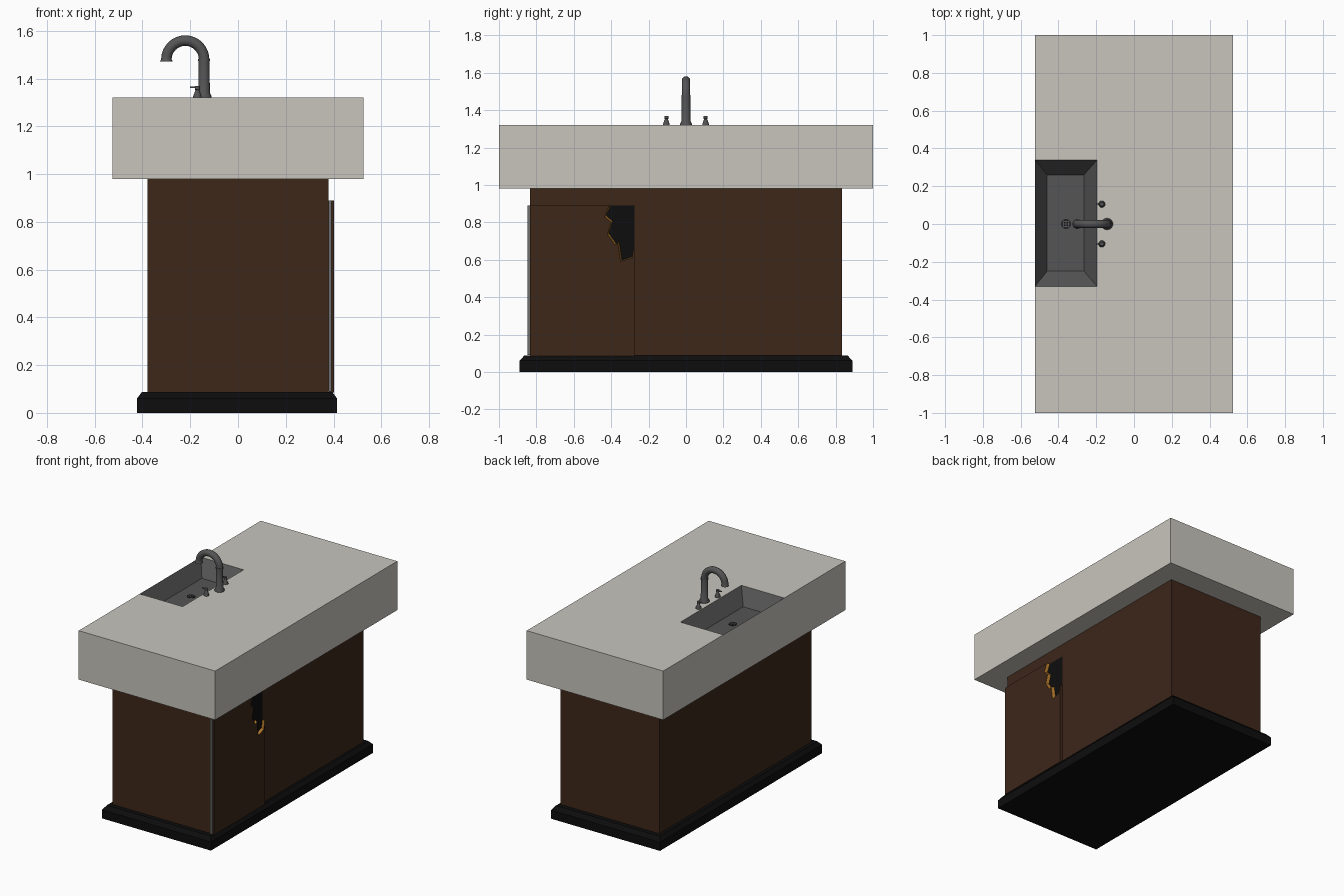
import bpy, bmesh
from math import pi, sin, cos, radians

if "Cube" in bpy.data.objects:
    bpy.data.objects.remove(bpy.data.objects["Cube"])


def material(name, rgb):
    m = bpy.data.materials.new(name)
    m.diffuse_color = (*rgb, 1)
    m.use_nodes = True
    m.node_tree.nodes["Principled BSDF"].inputs["Base Color"].default_value = m.diffuse_color
    return m


STONE = material("stone", (0.58, 0.56, 0.51))
WOOD = material("dark_wood", (0.047, 0.020, 0.010))
BLACK = material("black", (0.004, 0.004, 0.004))
METAL = material("dark_metal", (0.09, 0.09, 0.09))
STEEL = material("grey_edge", (0.16, 0.16, 0.16))
RAW = material("splintered_wood", (0.40, 0.17, 0.02))


def finish(name, bm, *mats, smooth=False, recalc=True):
    if recalc:
        bmesh.ops.recalc_face_normals(bm, faces=bm.faces)
    me = bpy.data.meshes.new(name)
    bm.to_mesh(me)
    bm.free()
    for m in mats:
        me.materials.append(m)
    ob = bpy.data.objects.new(name, me)
    bpy.context.collection.objects.link(ob)
    if smooth:
        bpy.ops.object.select_all(action='DESELECT')
        ob.select_set(True)
        bpy.context.view_layer.objects.active = ob
        bpy.ops.object.shade_smooth_by_angle(angle=radians(40))
    return ob


def loop(bm, x0, x1, y0, y1, z):
    return [bm.verts.new(p) for p in ((x0, y0, z), (x1, y0, z), (x1, y1, z), (x0, y1, z))]


def bridge(bm, a, b):
    n = len(a)
    return [bm.faces.new((a[i], a[(i + 1) % n], b[(i + 1) % n], b[i])) for i in range(n)]


def stack(name, mat, loops):
    """Closed solid through a stack of rectangles (x0, x1, y0, y1, z)."""
    bm = bmesh.new()
    rings = [loop(bm, *l) for l in loops]
    for a, b in zip(rings, rings[1:]):
        bridge(bm, a, b)
    bm.faces.new(rings[0])
    bm.faces.new(rings[-1])
    return finish(name, bm, mat)


def box(name, mat, x0, x1, y0, y1, z0, z1):
    return stack(name, mat, [(x0, x1, y0, y1, z0), (x0, x1, y0, y1, z1)])


def tube(name, mat, rings, y, sides=16):
    """Round sections (x, z, tilt, radius) swept in the xz plane."""
    bm = bmesh.new()
    prev = None
    for x, z, t, r in rings:
        cur = []
        for k in range(sides):
            a = 2 * pi * k / sides
            u = r * cos(a)
            cur.append(bm.verts.new((x + u * cos(t), y + r * sin(a), z + u * sin(t))))
        if prev:
            bridge(bm, prev, cur)
        else:
            bm.faces.new(cur)
        prev = cur
    bm.faces.new(prev)
    return finish(name, bm, mat, smooth=True)


# Plinth with chamfered top edge, and cabinet body
stack("plinth", BLACK, [(-0.423, 0.415, -0.89, 0.89, 0), (-0.423, 0.415, -0.89, 0.89, 0.06),
                        (-0.403, 0.395, -0.865, 0.865, 0.087)])
box("cabinet", WOOD, -0.38, 0.38, -0.834, 0.834, 0.08, 0.985)

# Countertop with a rectangular sink opening
RIM = (-0.524, -0.195, -0.33, 0.34, 1.32)
FLOOR_Z = 1.22
bm = bmesh.new()
bottom = loop(bm, -0.525, 0.525, -1, 1, 0.98)
top = loop(bm, -0.525, 0.525, -1, 1, 1.32)
rim = loop(bm, *RIM)
bm.faces.new(bottom[::-1])
bridge(bm, bottom, top)
bridge(bm, top, rim)
finish("countertop", bm, STONE, recalc=False)

# Sink basin with sloping walls
bm = bmesh.new()
rim = loop(bm, *RIM)
base = loop(bm, -0.46, -0.265, -0.25, 0.26, FLOOR_Z)
bridge(bm, rim, base)
bm.faces.new(base)
finish("sink_basin", bm, METAL, recalc=False)

# Drain: dark disc with a crossed grate
tube("drain", BLACK, [(-0.36, FLOOR_Z, 0, 0.026), (-0.36, FLOOR_Z + 0.002, 0, 0.026)], 0)
for i in (-1, 0, 1):
    o = i * 0.013
    h = 0.024 if i == 0 else 0.019
    box("drain_bar_x", METAL, -0.36 - h, -0.36 + h, o - 0.002, o + 0.002, FLOOR_Z, FLOOR_Z + 0.004)
    box("drain_bar_y", METAL, -0.362 + o, -0.358 + o, -h, h, FLOOR_Z, FLOOR_Z + 0.004)

# Gooseneck faucet: flared foot, stem with collar, half-circle arc, flared tip
SX, AZ, R = -0.142, 1.48, 0.079
path = [(SX, 1.32, 0, 0.031), (SX, 1.328, 0, 0.031), (SX, 1.342, 0, 0.024),
        (SX, AZ - 0.006, 0, 0.023), (SX, AZ - 0.006, 0, 0.025),
        (SX, AZ + 0.002, 0, 0.025), (SX, AZ + 0.002, 0, 0.022)]
for k in range(1, 17):
    a = pi * k / 16
    path.append((SX - R + R * cos(a), AZ + R * sin(a), a, 0.022))
path.append((SX - 2 * R, 1.472, pi, 0.026))
tube("faucet", METAL, path, 0)

# Tap handles: tapered knob with a short lever
for y in (-0.105, 0.105):
    hx = -0.17
    tube("tap_handle", METAL, [(hx, 1.32, 0, 0.018), (hx, 1.325, 0, 0.018), (hx, 1.352, 0, 0.008),
                               (hx, 1.354, 0, 0.011), (hx, 1.368, 0, 0.011)], y, 12)
    box("tap_lever", METAL, hx - 0.03, hx, y - 0.003, y + 0.003, 1.36, 1.366)

# Broken door: outline (y, z) with a jagged missing corner
straight = [(-0.275, 0.085), (-0.834, 0.085), (-0.834, 0.89)]
jag = [(-0.41, 0.89), (-0.435, 0.83), (-0.40, 0.80), (-0.42, 0.735), (-0.38, 0.68),
       (-0.365, 0.69), (-0.35, 0.59), (-0.29, 0.61), (-0.28, 0.665), (-0.275, 0.665)]
bm = bmesh.new()
front = [bm.verts.new((0.402, y, z)) for y, z in straight + jag]
back = [bm.verts.new((0.381, y, z)) for y, z in straight]
for i, (y, z) in enumerate(jag):
    dy = 0 if i == len(jag) - 1 else 0.008 if y < -0.3 else 0.003
    back.append(bm.verts.new((0.381, y + dy, z if i == 0 else z + 0.006)))
sides = bridge(bm, front, back)
for f in sides[len(straight):-1]:
    f.material_index = 1
sides[2].material_index = 2
bm.faces.new(front)
bm.faces.new(back)
finish("broken_door", bm, WOOD, RAW, STEEL)

# Dark opening behind the broken corner, and the grey hinge strip
box("dark_opening", BLACK, 0.37, 0.3815, -0.46, -0.276, 0.57, 0.889)
box("hinge_strip", STEEL, 0.378, 0.392, -0.848, -0.833, 0.09, 0.89)
